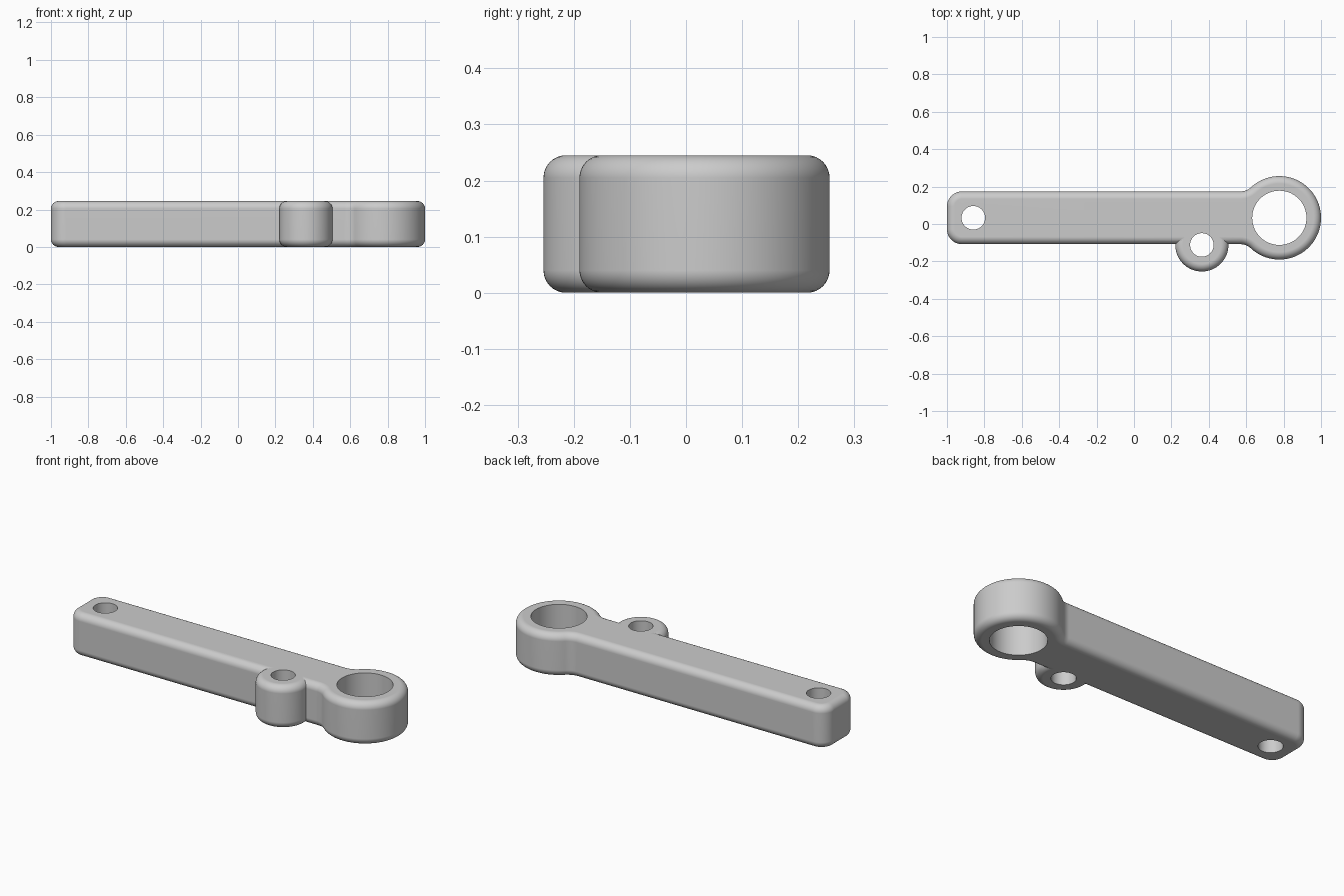
import bpy, bmesh, math

if "Cube" in bpy.data.objects:
    bpy.data.objects.remove(bpy.data.objects["Cube"], do_unlink=True)

HEIGHT, EDGE = 0.245, 0.04          # thickness and edge rounding
AXIS, HALF = 0.033, 0.141           # arm centre line and half width
RING_X, RING_R = 0.777, 0.223
BOSS = (0.363, -0.112)
BOSS_R = 0.142
BLEND, CORNER = 0.085, 0.08         # neck fillet and arm corner radii

grey = bpy.data.materials.new("plain grey")
grey.use_nodes = True
colour = (0.6, 0.6, 0.6, 1)
grey.diffuse_color = colour
grey.node_tree.nodes["Principled BSDF"].inputs["Base Color"].default_value = colour


def arc(cx, cy, r, start, end, steps):
    angles = [start + (end - start) * i / steps for i in range(steps + 1)]
    return [(cx + r * math.cos(a), cy + r * math.sin(a)) for a in angles]


def arm_outline(inset):
    """Rounded arm blending into the ring, shrunk by inset."""
    dx = math.sqrt((RING_R + BLEND) ** 2 - (HALF + BLEND) ** 2)
    neck = math.atan2(HALF + BLEND, -dx)
    half = arc(RING_X, 0, RING_R - inset, 0, neck, 48)
    half += arc(RING_X - dx, HALF + BLEND, BLEND + inset, neck - math.pi, -math.pi / 2, 12)[1:]
    half += arc(CORNER - 1, HALF - CORNER, CORNER - inset, math.pi / 2, math.pi, 12)
    mirrored = [(x, -y) for x, y in reversed(half[1:])]
    return [(x, y + AXIS) for x, y in half + mirrored]


def disc_outline(centre, radius):
    return lambda inset: arc(*centre, radius - inset, 0, math.tau, 72)[:-1]


def make_solid(name, layers):
    """Skin a stack of (outline, height) layers and cap both ends."""
    bm = bmesh.new()
    rings = [[bm.verts.new((x, y, z)) for x, y in outline] for outline, z in layers]
    for low, high in zip(rings, rings[1:]):
        n = len(low)
        for i in range(n):
            j = (i + 1) % n
            bm.faces.new((low[i], low[j], high[j], high[i]))
    bm.faces.new(rings[0][::-1])
    bm.faces.new(rings[-1])
    bmesh.ops.recalc_face_normals(bm, faces=bm.faces)
    mesh = bpy.data.meshes.new(name)
    bm.to_mesh(mesh)
    bm.free()
    mesh.materials.append(grey)
    obj = bpy.data.objects.new(name, mesh)
    bpy.context.collection.objects.link(obj)
    return obj


def rounded_solid(name, outline, steps=8):
    layers = []
    for i in range(steps + 1):
        a = math.pi / 2 * i / steps
        layers.append((outline(EDGE * (1 - math.sin(a))), EDGE * (1 - math.cos(a))))
    layers += [(o, HEIGHT - z) for o, z in reversed(layers)]
    return make_solid(name, layers)


def combine(target, other, operation):
    mod = target.modifiers.new(operation.title(), 'BOOLEAN')
    mod.operation, mod.solver, mod.object = operation, 'EXACT', other
    bpy.context.view_layer.objects.active = target
    bpy.ops.object.modifier_apply(modifier=mod.name)
    bpy.data.objects.remove(other, do_unlink=True)


# Arm with ring end, and the side boss
lever = rounded_solid("lever_arm", arm_outline)
combine(lever, rounded_solid("side_boss", disc_outline(BOSS, BOSS_R)), 'UNION')

# Through holes: ring bore, boss hole, arm end hole
for centre, radius in (((RING_X, AXIS), 0.145), (BOSS, 0.063), ((-0.859, AXIS), 0.063)):
    hole = disc_outline(centre, radius)(0)
    cutter = make_solid("hole_cutter", [(hole, -0.1), (hole, HEIGHT + 0.1)])
    cutter.hide_render = True
    combine(lever, cutter, 'DIFFERENCE')

# Smooth rounded surfaces, crisp hole rims and boss seam
bpy.ops.object.select_all(action='DESELECT')
lever.select_set(True)
bpy.context.view_layer.objects.active = lever
bpy.ops.object.shade_smooth_by_angle(angle=math.radians(30))
weighted = lever.modifiers.new("Weighted Normals", 'WEIGHTED_NORMAL')
weighted.keep_sharp = True
